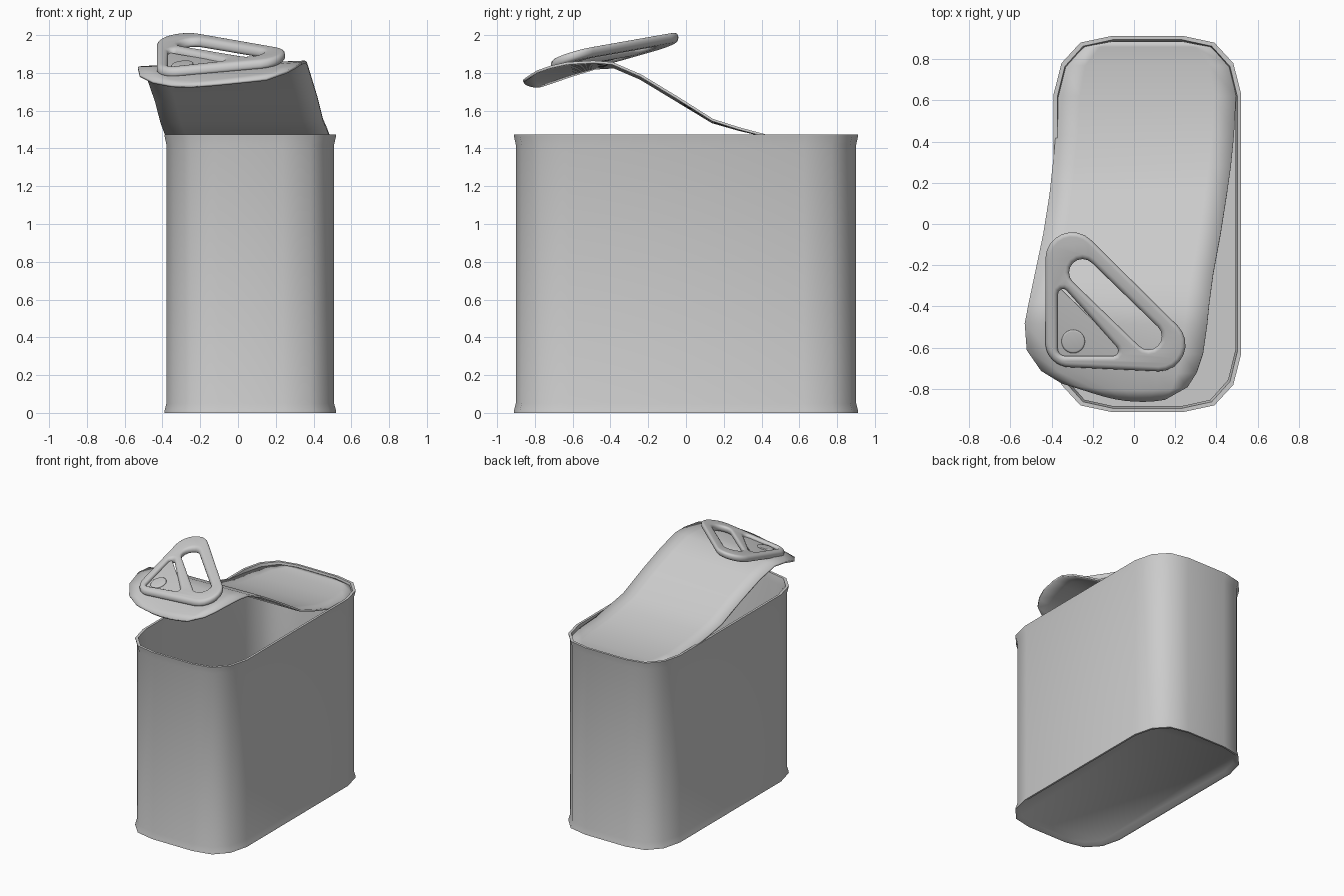
import bpy, bmesh
from math import cos, sin, pi, radians

if "Cube" in bpy.data.objects:
    bpy.data.objects.remove(bpy.data.objects["Cube"])

CX = 0.065  # the can sits slightly right of centre


def finish(ob, angle=45):
    bpy.ops.object.select_all(action='DESELECT')
    ob.select_set(True)
    bpy.context.view_layer.objects.active = ob
    bpy.ops.object.shade_smooth_by_angle(angle=radians(angle))


def from_bmesh(name, bm, angle=45):
    bmesh.ops.recalc_face_normals(bm, faces=bm.faces[:])
    me = bpy.data.meshes.new(name)
    bm.to_mesh(me)
    bm.free()
    ob = bpy.data.objects.new(name, me)
    bpy.context.collection.objects.link(ob)
    finish(ob, angle)
    return ob


# Can body: rounded rectangle rings, outside up then inside down
quarter = [(0.455, 0.63), (0.417, 0.78), (0.325, 0.88), (0.175, 0.912)]
outline = (quarter + [(-x, y) for x, y in reversed(quarter)]
           + [(-x, -y) for x, y in quarter] + [(x, -y) for x, y in reversed(quarter)])
profile = [(0.035, 0.02), (0.015, 0), (0, 0), (0.002, 0.015), (0.011, 0.05), (0.011, 1.42),
           (0.001, 1.465), (0, 1.475), (0.018, 1.475), (0.028, 1.42), (0.028, 0.05)]
bm = bmesh.new()
rings = [[bm.verts.new((CX + x * (1 - o / 0.455), y * (1 - o / 0.912), z)) for x, y in outline]
         for o, z in profile]
n = len(outline)
for a, b in zip(rings, rings[1:]):
    for i in range(n):
        j = (i + 1) % n
        bm.faces.new((a[i], a[j], b[j], b[i]))
bm.faces.new(rings[0])
bm.faces.new(rings[-1])
from_bmesh("can_body", bm)

# Peeled lid: stations of left x,y,z and right x,y,z from back to front
stations = [
    (-0.11, 0.885, 1.455, 0.24, 0.885, 1.455),
    (-0.24, 0.86, 1.45, 0.37, 0.86, 1.45),
    (-0.335, 0.77, 1.445, 0.465, 0.77, 1.445),
    (-0.37, 0.62, 1.445, 0.495, 0.62, 1.445),
    (-0.38, 0.43, 1.465, 0.485, 0.43, 1.465),
    (-0.395, 0.28, 1.50, 0.47, 0.28, 1.505),
    (-0.41, 0.14, 1.54, 0.45, 0.14, 1.55),
    (-0.44, -0.05, 1.655, 0.42, -0.05, 1.67),
    (-0.48, -0.24, 1.77, 0.385, -0.24, 1.785),
    (-0.51, -0.38, 1.83, 0.365, -0.39, 1.85),
    (-0.53, -0.48, 1.825, 0.355, -0.49, 1.858),
    (-0.52, -0.61, 1.785, 0.335, -0.63, 1.85),
    (-0.45, -0.71, 1.75, 0.305, -0.72, 1.83),
    (-0.35, -0.77, 1.73, 0.26, -0.79, 1.805),
    (-0.24, -0.80, 1.725, 0.15, -0.85, 1.765)]
STEPS = 8
bm = bmesh.new()
rows = []
for k, s in enumerate(stations):
    bow = -0.03 * max(0, k - 10) / 4
    row = []
    for i in range(STEPS + 1):
        t = i / STEPS
        p = [s[c] * (1 - t) + s[c + 3] * t for c in range(3)]
        p[1] += bow * 4 * t * (1 - t)
        row.append(bm.verts.new(p))
    rows.append(row)
for a, b in zip(rows, rows[1:]):
    for i in range(STEPS):
        bm.faces.new((a[i], b[i], b[i + 1], a[i + 1]))
bmesh.ops.recalc_face_normals(bm, faces=bm.faces[:])
lid = from_bmesh("peeled_lid", bm, 60)
solid = lid.modifiers.new("thickness", 'SOLIDIFY')
solid.thickness = 0.014
solid.offset = 0


# Pull tab parts: flat outlines with rounded corners, tilted onto one plane
def tilt(x, y):
    return 2.032 + 0.106 * x + 0.284 * y


def arc(cx, cy, r, a0, a1, steps=8):
    return [(cx + r * cos(radians(a0 + (a1 - a0) * i / steps)),
             cy + r * sin(radians(a0 + (a1 - a0) * i / steps))) for i in range(steps + 1)]


def plate(name, loops, depth, bevel, lift):
    cu = bpy.data.curves.new(name + "_outline", 'CURVE')
    cu.dimensions = '2D'
    cu.fill_mode = 'BOTH'
    cu.extrude, cu.bevel_depth, cu.bevel_resolution = depth, bevel, 3
    cu.offset = -bevel
    for pts in loops:
        sp = cu.splines.new('POLY')
        sp.points.add(len(pts) - 1)
        for p, (x, y) in zip(sp.points, pts):
            p.co = (x, y, 0, 1)
        sp.use_cyclic_u = True
    tmp = bpy.data.objects.new(name + "_outline", cu)
    bpy.context.collection.objects.link(tmp)
    bpy.context.view_layer.update()
    dg = bpy.context.evaluated_depsgraph_get()
    me = bpy.data.meshes.new_from_object(tmp.evaluated_get(dg))
    bpy.data.objects.remove(tmp)
    bm = bmesh.new()
    bm.from_mesh(me)
    bmesh.ops.remove_doubles(bm, verts=bm.verts[:], dist=0.0005)
    for v in bm.verts:
        v.co.z += tilt(v.co.x, v.co.y) + lift
    return from_bmesh(name, bm, 50)


outer = (arc(-0.30, -0.17, 0.13, 180, 45) + arc(0.12, -0.585, 0.13, 45, -90)
         + arc(-0.31, -0.575, 0.12, -90, -180))
slot = arc(-0.25, -0.235, 0.065, 45, 225) + arc(0.07, -0.545, 0.065, 225, 405)
web = (arc(-0.345, -0.34, 0.025, 45, 180, 4) + arc(-0.335, -0.605, 0.035, 180, 270, 4)
       + arc(-0.10, -0.615, 0.025, 270, 405, 4))
plate("tab_ring", [outer, slot, web], 0.004, 0.022, 0)
plate("tab_web", [[(-0.39, -0.28), (-0.39, -0.66), (-0.03, -0.66), (-0.03, -0.63)]], 0.004, 0.003, -0.006)
plate("tab_rivet", [arc(-0.295, -0.57, 0.057, 0, 345, 23)], 0.012, 0.008, -0.008)
